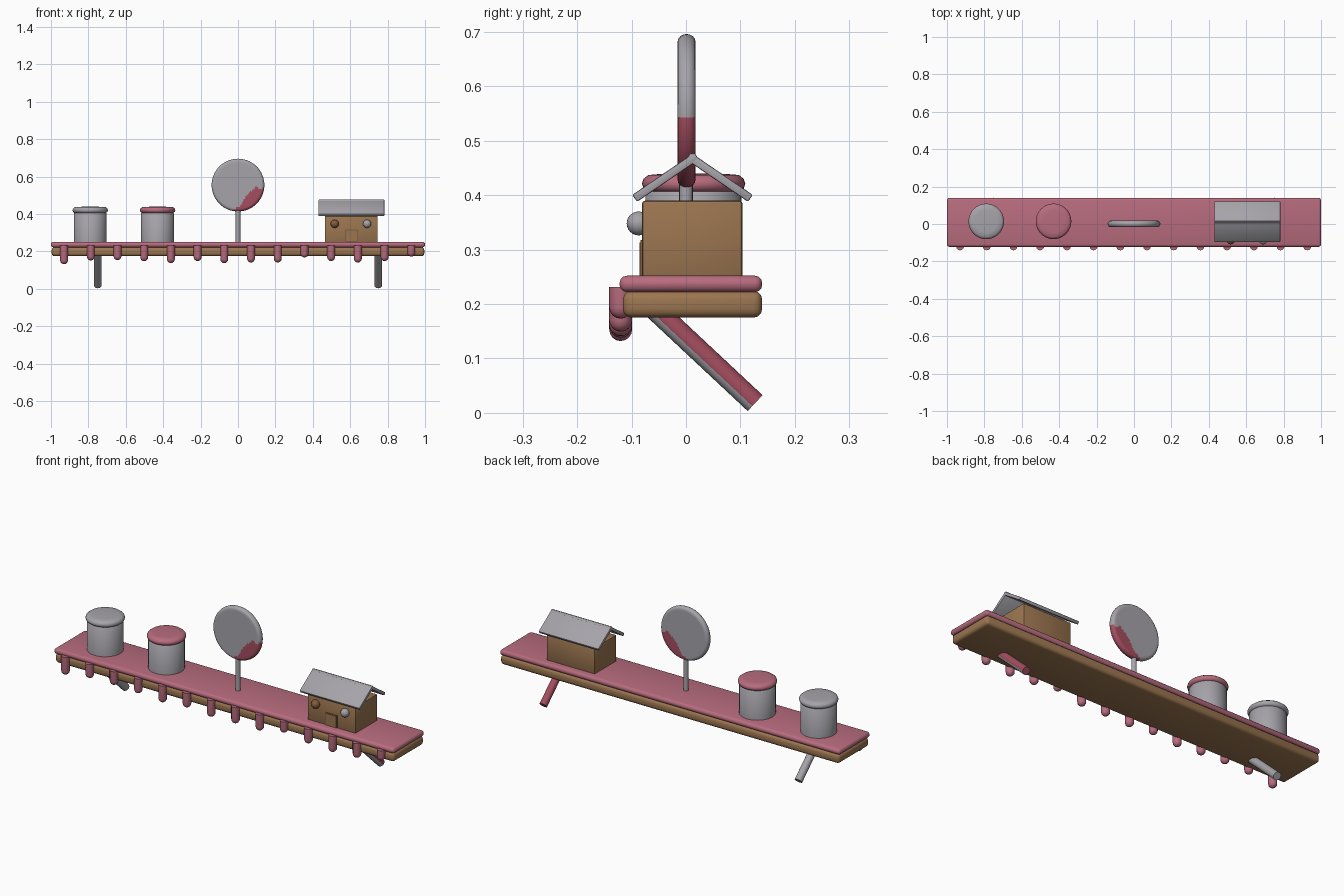
import bpy, bmesh, math
from mathutils import Vector, Matrix

cube = bpy.data.objects.get("Cube")
if cube:
    bpy.data.objects.remove(cube, do_unlink=True)


def material(name, r, g, b):
    m = bpy.data.materials.new(name)
    m.use_nodes = True
    m.diffuse_color = (r, g, b, 1)
    bsdf = m.node_tree.nodes["Principled BSDF"]
    bsdf.inputs["Base Color"].default_value = (r, g, b, 1)
    bsdf.inputs["Roughness"].default_value = 0.7
    return m


PINK = material("pink icing", 0.48, 0.15, 0.21)
RED = material("dark red", 0.37, 0.075, 0.115)
GREY = material("grey metal", 0.38, 0.37, 0.40)
WOOD = material("brown wood", 0.33, 0.18, 0.08)
DARK = material("dark brown", 0.22, 0.11, 0.045)


def finish(name, bm, mats, angle=40):
    bmesh.ops.recalc_face_normals(bm, faces=bm.faces)
    mesh = bpy.data.meshes.new(name)
    bm.to_mesh(mesh)
    bm.free()
    for m in mats:
        mesh.materials.append(m)
    ob = bpy.data.objects.new(name, mesh)
    bpy.context.collection.objects.link(ob)
    bpy.ops.object.select_all(action="DESELECT")
    ob.select_set(True)
    bpy.context.view_layer.objects.active = ob
    bpy.ops.object.shade_smooth_by_angle(angle=math.radians(angle))
    return ob


def box(name, lo, hi, mat, bevel=0.0, segments=3, matrix=None):
    lo, hi = Vector(lo), Vector(hi)
    bm = bmesh.new()
    bmesh.ops.create_cube(bm, size=1)
    bmesh.ops.scale(bm, vec=hi - lo, verts=bm.verts)
    bmesh.ops.translate(bm, vec=(lo + hi) / 2, verts=bm.verts)
    if bevel:
        bmesh.ops.bevel(bm, geom=bm.edges[:], offset=bevel, segments=segments,
                        profile=0.5, affect="EDGES")
    if matrix:
        bm.transform(matrix)
    return finish(name, bm, [mat])


def lathe(profile, sides, matrix):
    """Spin a (radius, height) profile round z."""
    bm = bmesh.new()
    verts = [bm.verts.new((r, 0, z)) for r, z in profile]
    edges = [bm.edges.new(pair) for pair in zip(verts, verts[1:])]
    bmesh.ops.spin(bm, geom=verts + edges, cent=(0, 0, 0), axis=(0, 0, 1),
                   angle=math.tau, steps=sides, use_duplicate=False)
    bmesh.ops.remove_doubles(bm, verts=bm.verts, dist=0.0002)
    bm.transform(matrix)
    return bm


# Plank with icing on top
box("plank", (-0.996, -0.116, 0.175), (0.996, 0.14, 0.224), WOOD, 0.016)
box("icing", (-1, -0.122, 0.222), (1, 0.14, 0.252), PINK, 0.0135)

# Icing drips along the front edge
lengths = [138, 158, 160, 154, 144, 155, 144, 147, 147, 174, 155, 147, 155, 179]
for i, low in enumerate(lengths):
    r, bottom = 0.021, low / 1000 - 0.006
    arc = [(r * math.sin(a), bottom + r - r * math.cos(a))
           for a in (k * math.pi / 8 for k in range(5))]
    place = Matrix.Translation((-0.93 + i * 0.1428, -0.12, 0))
    finish("icing_drip", lathe(arc + [(r, 0.231), (0, 0.231)], 12, place), [PINK])

# Slanted legs; one is red with a bare grey underside
top, foot = Vector((0, -0.073, 0.205)), Vector((0, 0.127, 0.018))
axis = top - foot
under = Vector((0, -axis.z, axis.y)).normalized()
if under.z > 0:
    under = -under
for side, name in ((1, "left_leg"), (-1, "right_leg")):
    turn = axis.to_track_quat("Z", "Y").to_matrix().to_4x4()
    place = Matrix.Translation(foot + Vector((side * 0.75, 0, 0))) @ turn
    bm = lathe([(0, 0), (0.02, 0), (0.02, axis.length), (0, axis.length)], 16, place)
    bmesh.ops.recalc_face_normals(bm, faces=bm.faces)
    for f in bm.faces:
        f.normal_update()
        f.material_index = int(side > 0 and f.normal.dot(under) < 0.45)
    finish(name, bm, [GREY, RED])

# Two lidded barrels
for x, colour, name in ((-0.79, GREY, "grey"), (-0.43, PINK, "pink")):
    place = Matrix.Translation((x, 0.014, 0))
    body = [(0, 0.245), (0.088, 0.245), (0.088, 0.402), (0.083, 0.408), (0, 0.408)]
    finish(name + "_barrel", lathe(body, 40, place), [GREY])
    lid = [(0, 0.406), (0.084, 0.406), (0.092, 0.412), (0.095, 0.421),
           (0.092, 0.430), (0.083, 0.437), (0.06, 0.439), (0, 0.440)]
    finish(name + "_barrel_lid", lathe(lid, 40, place), [colour])

# Round sign with a stain on its lower edge
centre = Vector((0, 0.001, 0.555))
R, T = 0.141, 0.0165
rings = [R * 0.9 * k / 14 for k in range(15)]
edge = [(R * 0.9 + R * 0.1 * math.sin(a), T * math.cos(a))
        for a in (k * math.pi / 8 for k in range(1, 8))]
disc = [(r, T) for r in rings] + edge + [(r, -T) for r in reversed(rings)]
bm = lathe(disc, 72, Matrix.Translation(centre) @ Matrix.Rotation(math.pi / 2, 4, "X"))
for f in bm.faces:
    p = f.calc_center_median() - centre
    wobble = 0.006 * math.sin(p.x * 90)
    f.material_index = int(p.z < -0.012 + wobble and
                           p.x > 0.01 + 0.8 * (p.z + 0.105) + wobble)
finish("round_sign", bm, [GREY, RED])
pole = [(0, 0.245), (0.0125, 0.245), (0.0125, 0.43), (0, 0.43)]
finish("sign_pole", lathe(pole, 16, Matrix.Translation((0, 0, 0))), [GREY])

# Hut: walls, door, round windows
box("hut_walls", (0.464, -0.081, 0.245), (0.747, 0.104, 0.39), WOOD, 0.006, 2)
box("hut_door_frame", (0.573, -0.0835, 0.247), (0.641, -0.075, 0.318), DARK)
box("hut_door", (0.578, -0.085, 0.248), (0.636, -0.075, 0.313), WOOD)
for x, colour, name in ((0.517, DARK, "right_window"), (0.69, GREY, "left_window")):
    bm = bmesh.new()
    bmesh.ops.create_uvsphere(bm, u_segments=20, v_segments=12, radius=0.022,
                              matrix=Matrix.Translation((x, -0.087, 0.348)))
    finish(name, bm, [colour])

# Hut roof: two tilted slabs meeting at the ridge
slope = math.atan2(0.075, 0.11)
for side, name in ((-1, "front_roof"), (1, "back_roof")):
    tilt = Matrix.Translation((0, 0.012, 0.476)) @ Matrix.Rotation(-side * slope, 4, "X")
    ends = sorted((side * -0.004, side * 0.134))
    box(name, (0.43, ends[0], -0.0155), (0.782, ends[1], 0), GREY, 0.003, 2, tilt)
